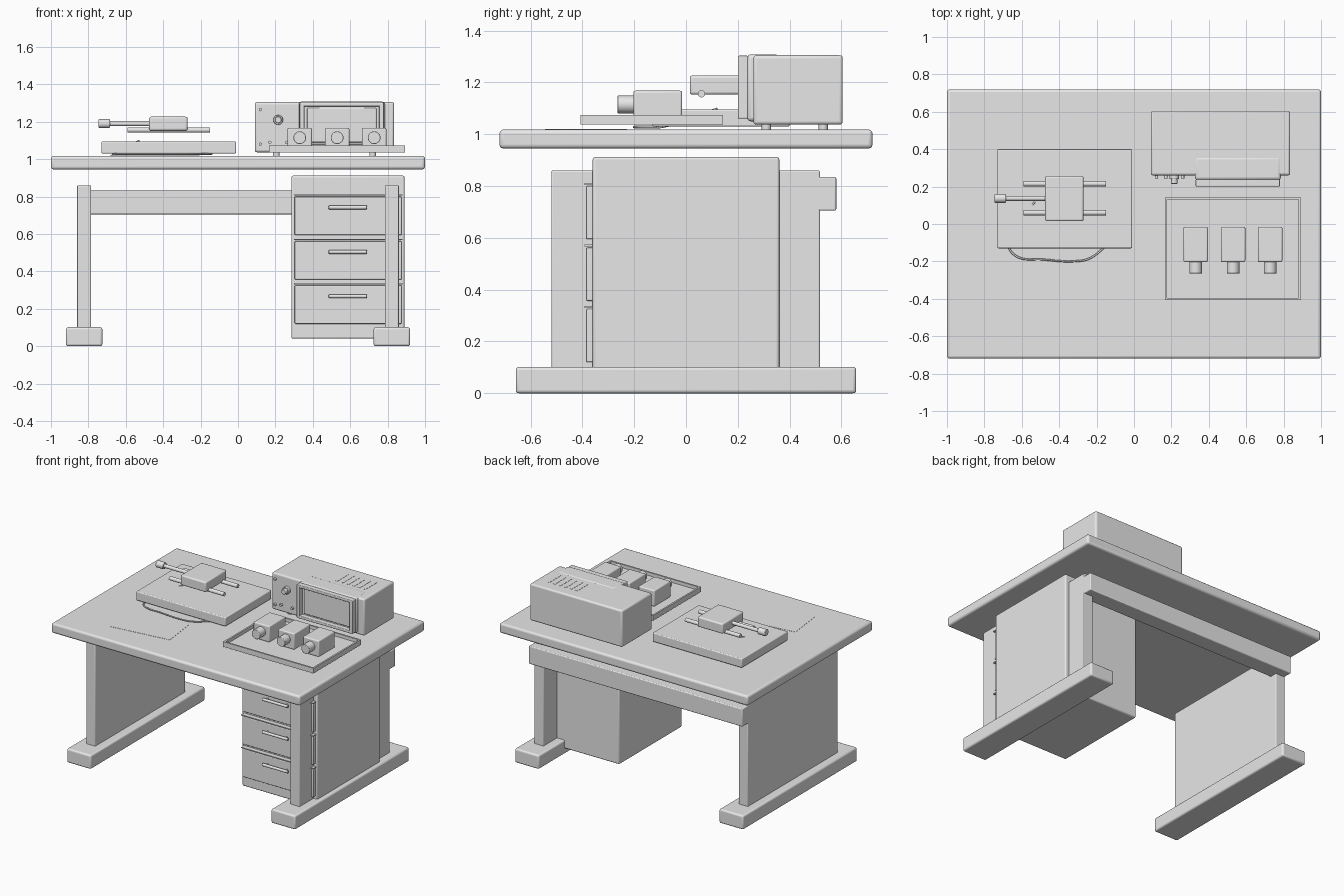
import bpy, bmesh, math
from mathutils import Matrix, Vector

if "Cube" in bpy.data.objects:
    bpy.data.objects.remove(bpy.data.objects["Cube"])

grey = bpy.data.materials.new("light_grey")
grey.diffuse_color = (0.8, 0.8, 0.8, 1)
grey.use_nodes = True
grey.node_tree.nodes["Principled BSDF"].inputs["Base Color"].default_value = grey.diffuse_color


def finish(name, bm, bevel=0.0, segments=3):
    me = bpy.data.meshes.new(name)
    bm.to_mesh(me)
    bm.free()
    me.materials.append(grey)
    ob = bpy.data.objects.new(name, me)
    bpy.context.collection.objects.link(ob)
    bpy.context.view_layer.objects.active = ob
    ob.select_set(True)
    if bevel:
        m = ob.modifiers.new("bevel", 'BEVEL')
        m.width, m.segments = bevel, segments
        m.limit_method = 'ANGLE'
    bpy.ops.object.shade_smooth_by_angle(angle=math.radians(35))
    ob.select_set(False)
    return ob


def add_box(bm, x, y, z):
    size = Matrix.Diagonal((x[1] - x[0], y[1] - y[0], z[1] - z[0], 1))
    mid = Matrix.Translation((sum(x) / 2, sum(y) / 2, sum(z) / 2))
    return bmesh.ops.create_cube(bm, size=1, matrix=mid @ size)["verts"]


def box(name, x, y, z, bevel=0.0):
    bm = bmesh.new()
    add_box(bm, x, y, z)
    return finish(name, bm, bevel)


def rod(name, start, end, r, bevel=0.0, sides=32):
    a, b = Vector(start), Vector(end)
    turn = (b - a).to_track_quat('Z', 'Y').to_matrix().to_4x4()
    bm = bmesh.new()
    bmesh.ops.create_cone(bm, cap_ends=True, segments=sides, radius1=r, radius2=r,
                          depth=(b - a).length, matrix=Matrix.Translation((a + b) / 2) @ turn)
    return finish(name, bm, bevel, 2)


# Desk top, side panels, feet and rear beam
box("desk_top", (-1, 1), (-.72, .72), (.945, 1.018), .015)
for side, s in (("left", -1), ("right", 1)):
    box(side + "_leg_panel", sorted((s * .785, s * .86)), (-.52, .517), (.09, .86), .006)
    box(side + "_foot", sorted((s * .725, s * .92)), (-.657, .657), (0, .102), .012)
box("rear_beam", (-.86, .86), (.46, .58), (.705, .835), .006)

# Drawer cabinet with three fronts, lips and bar handles
box("cabinet", (.285, .89), (-.36, .36), (.04, .912), .01)
for i, z in enumerate((.12, .357, .595)):
    box(f"drawer_front_{i}", (.303, .875), (-.385, -.355), (z, z + .205), .005)
    box(f"drawer_lip_{i}", (.30, .88), (-.392, -.355), (z + .21, z + .217))
    rod(f"drawer_handle_{i}", (.485, -.41, z + .147), (.69, -.41, z + .147), .01, .003)
    for x in (.51, .665):
        rod(f"handle_post_{i}", (x, -.41, z + .147), (x, -.38, z + .147), .006, sides=12)

# Sheet of paper on the desk
paper = box("paper", (-.225, .225), (-.132, .132), (0, .002))
paper.location = (-.445, -.386, 1.0175)
paper.rotation_euler.z = math.radians(7)

# Sliding stage: base plate, two guide rods, carriage and crank
box("stage_base", (-.73, -.01), (-.13, .40), (1.03, 1.095), .006)
for y in (.06, .215):
    rod("guide_rod", (-.59, y, 1.156), (-.15, y, 1.156), .014)
box("carriage", (-.475, -.27), (.015, .257), (1.153, 1.227), .01)
rod("crank_shaft", (-.70, .137, 1.19), (-.46, .137, 1.19), .013)
rod("crank_knob", (-.745, .137, 1.19), (-.685, .137, 1.19), .024, .004)

# Loose cable running out from under the stage
cu = bpy.data.curves.new("cable", 'CURVE')
cu.dimensions, cu.bevel_depth, cu.bevel_resolution = '3D', .005, 2
path = [(-.53, .12, 1.098), (-.67, -.10, 1.028), (-.64, -.165, 1.028), (-.48, -.19, 1.028),
        (-.30, -.198, 1.028), (-.24, -.185, 1.028), (-.14, -.11, 1.028)]
sp = cu.splines.new('BEZIER')
sp.bezier_points.add(len(path) - 1)
for p, co in zip(sp.bezier_points, path):
    p.co = co
    p.handle_left_type = p.handle_right_type = 'AUTO'
cu.materials.append(grey)
bpy.context.collection.objects.link(bpy.data.objects.new("cable", cu))

# Open tray: floor and four thin walls
box("tray_floor", (.165, .892), (-.407, .142), (1.037, 1.05))
for x in (.165, .88):
    box("tray_side", (x, x + .012), (-.407, .142), (1.037, 1.074))
for y in (-.407, .13):
    box("tray_end", (.165, .892), (y, y + .012), (1.037, 1.074))

# Three blocks with cylindrical noses in the tray
for x in (.33, .53, .728):
    box("tray_block", (x - .065, x + .065), (-.203, -.015), (1.05, 1.168), .008)
    rod("block_nose", (x, -.265, 1.115), (x, -.19, 1.115), .034, .003)

# Instrument cabinet with feet
box("instrument_body", (.09, .835), (.26, .605), (1.037, 1.305), .012)
for x in (.205, .72):
    for y in (.31, .53):
        rod("instrument_foot", (x, y, 1.018), (x, y, 1.04), .018, sides=20)

# Raised bezel and a picture frame around the recessed screen
box("screen_bezel", (.325, .785), (.235, .36), (1.05, 1.308), .015)
for x in (.33, .755):
    box("frame_side", (x, x + .025), (.20, .24), (1.06, 1.303), .005)
for z in (1.06, 1.283):
    box("frame_bar", (.33, .78), (.20, .24), (z, z + .02), .005)
box("screen", (.37, .74), (.225, .24), (1.09, 1.275), .006)

# Control knob and small buttons on the left of the front
rod("knob_base", (.215, .24, 1.21), (.215, .262, 1.21), .026, .003)
rod("knob", (.215, .215, 1.21), (.215, .25, 1.21), .018, .003)
for x, z in ((.12, 1.265), (.12, 1.08), (.17, 1.09), (.26, 1.09)):
    rod("button", (x, .243, z), (x, .262, z), .009, sides=16)

# Vent slots on the lid
bm = bmesh.new()
for i in range(6):
    x = .51 + i * .045
    add_box(bm, (x, x + .018), (.39, .52), (1.304, 1.3065))
finish("vent_slots", bm)
